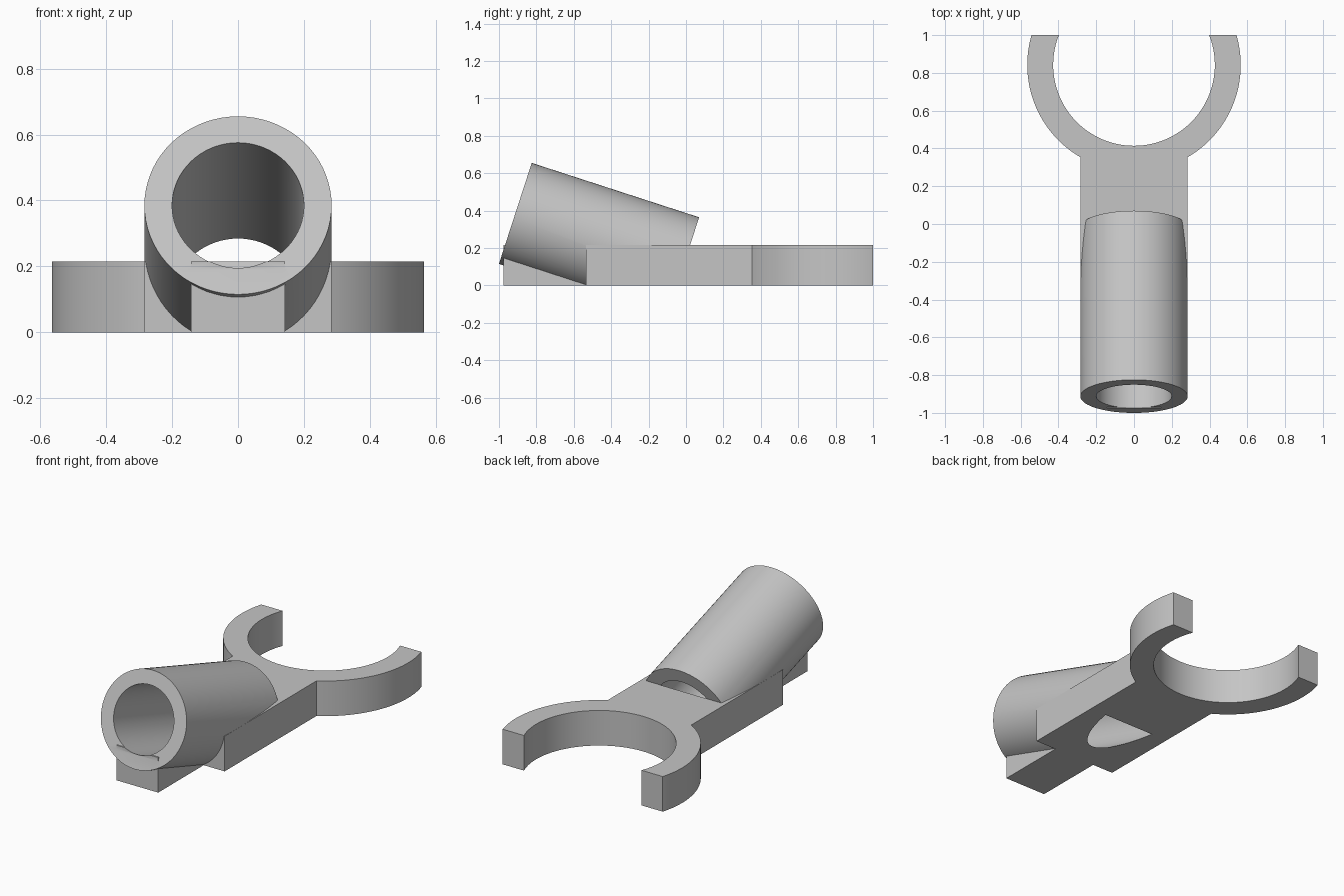
import bpy, bmesh, math
from mathutils import Matrix, Vector

if "Cube" in bpy.data.objects:
    bpy.data.objects.remove(bpy.data.objects["Cube"])

TILT = math.radians(18)
AXIS = Vector((0, math.cos(TILT), -math.sin(TILT)))
MOUTH = Vector((0, -0.9125, 0.385))      # centre of the tube's front face
LENGTH, R_OUT, R_IN = 0.941, 0.284, 0.2
HEIGHT = 0.215
CLIP_Y, CLIP_OUT, CLIP_IN = 0.842, 0.565, 0.428

grey = bpy.data.materials.new("plain_grey")
grey.diffuse_color = (0.56, 0.56, 0.56, 1)
grey.use_nodes = True
grey.node_tree.nodes["Principled BSDF"].inputs["Base Color"].default_value = grey.diffuse_color


def add_object(name, bm):
    bmesh.ops.recalc_face_normals(bm, faces=bm.faces)
    mesh = bpy.data.meshes.new(name)
    bm.to_mesh(mesh)
    bm.free()
    mesh.materials.append(grey)
    ob = bpy.data.objects.new(name, mesh)
    bpy.context.collection.objects.link(ob)
    return ob


def tilted_cylinder(name, radius, start, end):
    """Cylinder on the tube axis between two distances from the mouth."""
    bm = bmesh.new()
    place = Matrix.Translation(MOUTH + AXIS * (start + end) / 2) @ \
        Matrix.Rotation(-math.pi / 2 - TILT, 4, 'X')
    bmesh.ops.create_cone(bm, cap_ends=True, segments=72, radius1=radius,
                          radius2=radius, depth=end - start, matrix=place)
    return add_object(name, bm)


def arc(radius, a, b, n=40):
    return [(radius * math.cos(a + (b - a) * i / n),
             CLIP_Y + radius * math.sin(a + (b - a) * i / n)) for i in range(n + 1)]


# Flat base: narrow tongue, wide bar and open clip ring as one outline
neck = -math.acos(R_OUT / CLIP_OUT)
tip_out = math.asin((1 - CLIP_Y) / CLIP_OUT)
tip_in = math.asin((1 - CLIP_Y) / CLIP_IN)
right = [(0.142, -0.975), (0.142, -0.535), (R_OUT, -0.535)] + arc(CLIP_OUT, neck, tip_out)
left = [(-x, y) for x, y in reversed(right)]
outline = right + arc(CLIP_IN, tip_in, -math.pi - tip_in, 64) + left

bm = bmesh.new()
face = bm.faces.new([bm.verts.new((x, y, 0)) for x, y in outline])
top = bmesh.ops.extrude_face_region(bm, geom=[face])["geom"]
bmesh.ops.translate(bm, vec=(0, 0, HEIGHT),
                    verts=[v for v in top if isinstance(v, bmesh.types.BMVert)])
body = add_object("clip_with_angled_tube", bm)

# Helpers: solid tube to join, bore to remove, and a block levelling the underside
tube = tilted_cylinder("tube_solid", R_OUT, 0, LENGTH)
bore = tilted_cylinder("bore_cutter", R_IN, -0.05, LENGTH + 0.0005)
bm = bmesh.new()
bmesh.ops.create_cube(bm, size=3, matrix=Matrix.Translation((0, 0, -1.5)))
floor = add_object("underside_cutter", bm)

for helper, mode in ((tube, 'UNION'), (bore, 'DIFFERENCE'), (floor, 'DIFFERENCE')):
    mod = body.modifiers.new(helper.name, 'BOOLEAN')
    mod.operation, mod.solver, mod.object = mode, 'EXACT', helper

# Apply the cuts, then remove the helpers
bpy.context.view_layer.objects.active = body
body.select_set(True)
for mod in list(body.modifiers):
    bpy.ops.object.modifier_apply(modifier=mod.name)
for helper in (tube, bore, floor):
    bpy.data.objects.remove(helper)
bpy.ops.object.shade_smooth_by_angle(angle=math.radians(30))
